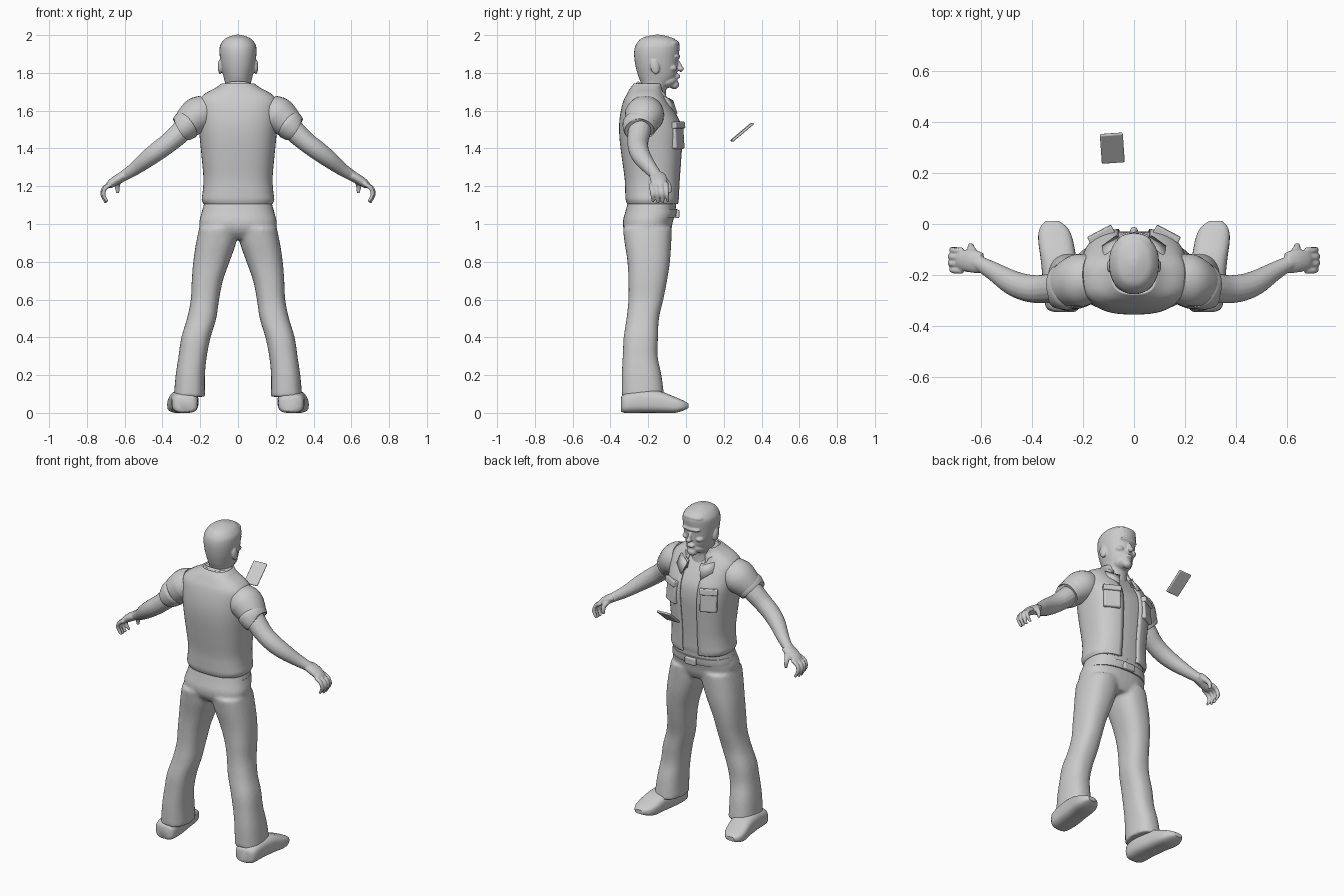
import bpy, bmesh
from math import sin, cos, pi, radians
from mathutils import Vector, Matrix

if "Cube" in bpy.data.objects:
    bpy.data.objects.remove(bpy.data.objects["Cube"], do_unlink=True)

grey = bpy.data.materials.new("plain grey")
grey.use_nodes = True
grey.diffuse_color = (0.6, 0.6, 0.6, 1)
grey.node_tree.nodes["Principled BSDF"].inputs["Base Color"].default_value = (0.6, 0.6, 0.6, 1)


def finish(name, bm, angle=40):
    """Turn a bmesh into a smooth-shaded object."""
    bmesh.ops.recalc_face_normals(bm, faces=bm.faces)
    mesh = bpy.data.meshes.new(name)
    bm.to_mesh(mesh)
    bm.free()
    mesh.materials.append(grey)
    ob = bpy.data.objects.new(name, mesh)
    bpy.context.collection.objects.link(ob)
    select([ob])
    bpy.ops.object.shade_smooth_by_angle(angle=radians(angle))
    return ob


def select(obs):
    bpy.ops.object.select_all(action="DESELECT")
    for ob in obs:
        ob.select_set(True)
    bpy.context.view_layer.objects.active = obs[0]


def spline(stations, steps=4):
    """Catmull-Rom resampling of a list of tuples."""
    out, last = [], len(stations) - 1
    for i in range(last):
        a, b, c, d = (stations[min(max(j, 0), last)] for j in range(i - 1, i + 3))
        for k in range(steps):
            t = k / steps
            out.append([q + t / 2 * (r - p + t * (2 * p - 5 * q + 4 * r - s + t * (3 * q - p - 3 * r + s)))
                        for p, q, r, s in zip(a, b, c, d)])
    return out + [list(stations[last])]


def skin(name, rings, closed=True):
    bm = bmesh.new()
    loops = [[bm.verts.new(p) for p in ring] for ring in rings]
    n = len(loops[0])
    for lo, hi in zip(loops, loops[1:]):
        for i in range(n if closed else n - 1):
            j = (i + 1) % n
            bm.faces.new((lo[i], lo[j], hi[j], hi[i]))
    if closed:
        bm.faces.new(loops[0])
        bm.faces.new(loops[-1])
    return finish(name, bm)


def loft(name, stations, axis="z", power=2.4, gap=0, n=32, side=1):
    """Stations are (level, x0, x1, lo, hi); gap opens the ring at the front."""
    rings = []
    for level, x0, x1, lo, hi in spline(stations):
        ring = []
        for i in range(n):
            t = pi / 2 + gap + (2 * pi - 2 * gap) * i / (n - 1 if gap else n)
            c, s = (abs(f) ** (2 / power) * (1 if f > 0 else -1) for f in (cos(t), sin(t)))
            a, b = (x0 + x1 + (x1 - x0) * c) / 2, (lo + hi + (hi - lo) * s) / 2
            ring.append((side * a, b, level) if axis == "z" else (side * a, level, b))
        rings.append(ring)
    return skin(name, rings, not gap)


def body(name, rows, inset=0, **kw):
    """Loft of symmetric rows (z, half width, back, front)."""
    return loft(name, [(z, inset - w, w - inset, b + inset, f - inset) for z, w, b, f in rows], **kw)


def tube(name, points, side=1, depth=1, n=16):
    """Round tube through (x, y, z, radius) points."""
    pts, rings = spline(points), []
    for i, (x, y, z, r) in enumerate(pts):
        t = Vector(pts[min(i + 1, len(pts) - 1)][:3]) - Vector(pts[max(i - 1, 0)][:3])
        u = t.cross(Vector((0, 1, 0))).normalized()
        v = u.cross(t).normalized()
        ring = [Vector((x, y, z)) + r * (u * cos(a) + v * depth * sin(a))
                for a in (2 * pi * k / n for k in range(n))]
        rings.append([(side * p.x, p.y, p.z) for p in ring])
    return skin(name, rings)


def ball(name, centre, size, tilt=0):
    bm = bmesh.new()
    m = Matrix.Translation(centre) @ Matrix.Rotation(radians(tilt), 4, "X") @ Matrix.Diagonal((*size, 1))
    bmesh.ops.create_uvsphere(bm, u_segments=20, v_segments=12, radius=1, matrix=m)
    return finish(name, bm)


def slab(name, centre, size, rot=(0, 0, 0), bevel=0.01):
    bm = bmesh.new()
    bmesh.ops.create_cube(bm, size=1, matrix=Matrix.Diagonal((*size, 1)))
    ob = finish(name, bm)
    ob.location, ob.rotation_euler = centre, [radians(a) for a in rot]
    mod = ob.modifiers.new("soft edge", "BEVEL")
    mod.width, mod.segments = bevel, 3
    return ob


def thicken(ob, t):
    mod = ob.modifiers.new("cloth", "SOLIDIFY")
    mod.thickness, mod.offset = t, -1


def fuse(name, obs, voxel, rounds):
    """Join overlapping pieces into one soft surface."""
    select(obs)
    bpy.ops.object.join()
    ob = obs[0]
    ob.name = name
    mod = ob.modifiers.new("merge", "REMESH")
    mod.mode, mod.voxel_size, mod.use_smooth_shade = "VOXEL", voxel, True
    mod = ob.modifiers.new("relax", "SMOOTH")
    mod.factor, mod.iterations = 0.5, rounds


# Trousers: hips and two flared legs
parts = [body("hips", [(0.92, 0.13, -0.29, -0.10), (0.96, 0.19, -0.325, -0.08), (1.01, 0.205, -0.335, -0.07),
                       (1.07, 0.19, -0.32, -0.055), (1.15, 0.17, -0.30, -0.05)])]
leg = [(0.085, 0.175, 0.34, -0.34, -0.115), (0.2, 0.175, 0.33, -0.34, -0.13), (0.3, 0.165, 0.315, -0.335, -0.15),
       (0.4, 0.145, 0.3, -0.33, -0.148), (0.5, 0.115, 0.27, -0.315, -0.143), (0.6, 0.1, 0.25, -0.305, -0.12),
       (0.7, 0.08, 0.245, -0.305, -0.1), (0.8, 0.045, 0.237, -0.31, -0.085), (0.9, 0.01, 0.222, -0.325, -0.078),
       (0.98, 0, 0.205, -0.335, -0.075)]
parts += [loft("leg", leg, side=s) for s in (1, -1)]
fuse("trousers", parts, 0.011, 4)

# Shoes
shoe = [(-0.345, 0.235, 0.31, 0.01, 0.08), (-0.325, 0.215, 0.345, 0, 0.1), (-0.24, 0.21, 0.355, 0, 0.12),
        (-0.14, 0.225, 0.365, 0, 0.115), (-0.06, 0.24, 0.375, 0, 0.085), (-0.015, 0.26, 0.368, 0.012, 0.066),
        (0.012, 0.295, 0.345, 0.025, 0.05)]
for s, label in ((1, "left"), (-1, "right")):
    loft(label + "_shoe", shoe, axis="y", power=3, side=s)

# Undershirt and the open shirt over it
rows = [(1.105, 0.182, -0.312, -0.04), (1.13, 0.192, -0.32, -0.036), (1.17, 0.187, -0.322, -0.034),
        (1.24, 0.183, -0.325, -0.03), (1.35, 0.192, -0.34, -0.022), (1.45, 0.202, -0.352, -0.016),
        (1.53, 0.209, -0.354, -0.025), (1.6, 0.211, -0.345, -0.06), (1.655, 0.207, -0.33, -0.095),
        (1.69, 0.175, -0.312, -0.115), (1.72, 0.12, -0.295, -0.125), (1.745, 0.085, -0.275, -0.12)]
body("undershirt", rows, inset=0.012, power=2.6)
shirt = body("shirt", rows, power=2.6, gap=radians(12), n=48)
thicken(shirt, 0.012)

# Collar: a folded band with two pointed tips
bands = [(0.0, 0.105), (0.045, 0.092), (0.05, 0.1), (0.02, 0.12), (0.0, 0.128)]
rings = []
for h, r in bands:
    ring = []
    for i in range(33):
        a = pi / 2 + 0.45 + (2 * pi - 0.9) * i / 32
        y = -0.165 + 0.9 * r * sin(a)
        ring.append((r * cos(a), y, 1.668 + h - 0.42 * (y + 0.165) - (0.02 if sin(a) > 0.6 else 0)))
    rings.append(ring)
thicken(skin("collar", rings, closed=False), 0.006)
for s, label in ((1, "left"), (-1, "right")):
    bm = bmesh.new()
    tip = [(0.045, -0.068, 1.655), (0.07, -0.045, 1.585), (0.125, -0.085, 1.625), (0.12, -0.125, 1.68)]
    bm.faces.new([bm.verts.new((s * x, y, z)) for x, y, z in tip])
    thicken(finish(label + "_collar_tip", bm), 0.01)

    # Chest pocket with its flap
    slab(label + "_pocket", (s * 0.125, -0.047, 1.465), (0.1, 0.035, 0.135), (4, 0, -s * 28))
    slab(label + "_pocket_flap", (s * 0.126, -0.048, 1.522), (0.106, 0.046, 0.036), (8, 0, -s * 28), 0.006)

    # Short sleeve with a rolled cuff
    tube(label + "_sleeve", [(0.165, -0.215, 1.6, 0.086), (0.21, -0.22, 1.578, 0.096), (0.25, -0.232, 1.546, 0.087),
                             (0.285, -0.245, 1.512, 0.072)], s, 1.08, 28)
    tube(label + "_cuff", [(0.267, -0.243, 1.528, 0.076), (0.273, -0.245, 1.523, 0.08), (0.293, -0.25, 1.504, 0.074),
                           (0.298, -0.25, 1.5, 0.066)], s, 1.15, 28)

    # Arm, palm, thumb and curled fingers
    arm = [tube("arm", [(0.22, -0.235, 1.57, 0.06), (0.3, -0.247, 1.49, 0.058), (0.36, -0.255, 1.435, 0.053),
                        (0.42, -0.25, 1.39, 0.051), (0.48, -0.228, 1.345, 0.046), (0.55, -0.185, 1.29, 0.035),
                        (0.605, -0.155, 1.255, 0.028), (0.63, -0.148, 1.24, 0.027)], s, 1.05),
           tube("palm", [(0.6, -0.153, 1.258, 0.024), (0.635, -0.145, 1.238, 0.026), (0.67, -0.143, 1.215, 0.023),
                         (0.69, -0.143, 1.2, 0.016)], s, 1.75),
           tube("thumb", [(0.62, -0.122, 1.24, 0.017), (0.637, -0.095, 1.212, 0.014), (0.638, -0.086, 1.185, 0.012),
                          (0.636, -0.088, 1.163, 0.008)], s)]
    for k in range(4):
        y, reach = -0.182 + 0.026 * k, 0.006 * (k in (1, 2))
        arm.append(tube("finger", [(0.67, y, 1.212, 0.013), (0.703 + reach, y, 1.19, 0.012),
                                   (0.712 + reach, y + 0.004, 1.155, 0.011),
                                   (0.692 + reach, y + 0.008, 1.118 - reach, 0.008)], s, 1, 10))
    fuse(label + "_arm", arm, 0.0055, 2)

# Belt with buckle
body("belt", [(1.035, 0.197, -0.325, -0.055), (1.055, 0.194, -0.322, -0.05), (1.08, 0.188, -0.317, -0.047)])
slab("belt_buckle", (0, -0.047, 1.053), (0.075, 0.024, 0.045), bevel=0.008)

# Head with neck, jaw, face features and ears
head = [body("skull", [(1.64, 0.068, -0.235, -0.105), (1.71, 0.066, -0.235, -0.105), (1.745, 0.068, -0.238, -0.08),
                       (1.78, 0.077, -0.252, -0.052), (1.83, 0.089, -0.266, -0.045), (1.88, 0.096, -0.274, -0.04),
                       (1.92, 0.098, -0.274, -0.035), (1.95, 0.093, -0.265, -0.036), (1.98, 0.07, -0.24, -0.06),
                       (1.994, 0.04, -0.205, -0.1), (2.002, 0.012, -0.165, -0.135)], power=2.15),
        ball("jaw", (0, -0.105, 1.752), (0.058, 0.062, 0.034), 15),
        ball("chin", (0, -0.062, 1.738), (0.03, 0.026, 0.024)),
        ball("lips", (0, -0.047, 1.782), (0.026, 0.017, 0.013)),
        ball("nose", (0, -0.038, 1.838), (0.011, 0.016, 0.036), 22),
        ball("nose_tip", (0, -0.028, 1.821), (0.016, 0.018, 0.012)),
        ball("brow", (0, -0.052, 1.886), (0.062, 0.022, 0.013)),
        ball("hairline", (0, -0.075, 1.955), (0.07, 0.04, 0.022))]
for s in (1, -1):
    head.append(ball("ear", (s * 0.095, -0.165, 1.832), (0.012, 0.024, 0.04), 12))
    head.append(ball("cheek", (s * 0.045, -0.075, 1.825), (0.025, 0.028, 0.018)))
fuse("head", head, 0.005, 2)

# Floating handset
slab("handset", (-0.085, 0.297, 1.486), (0.09, 0.148, 0.013), (40, 0, 4), 0.006)
